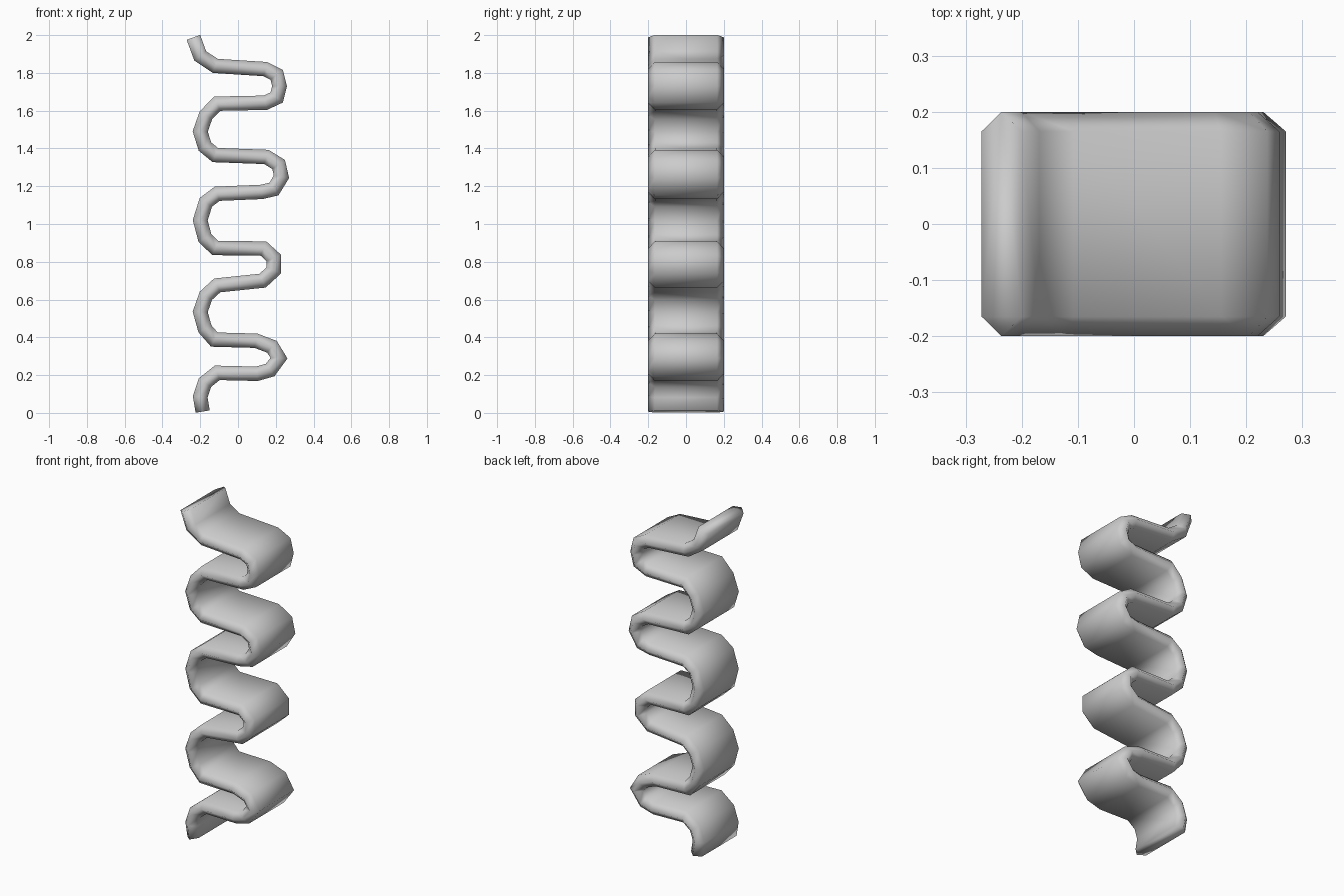
import bpy, bmesh
from mathutils import Vector

if "Cube" in bpy.data.objects:
    bpy.data.objects.remove(bpy.data.objects["Cube"])

# Centreline of the ribbon in the x-z plane, bottom to top
PATH = [(-.187, .007), (-.20, .085), (-.175, .16), (-.11, .212), (.10, .207), (.17, .227),
        (.217, .29), (.18, .35), (.095, .382), (-.125, .388), (-.175, .445), (-.20, .535),
        (-.17, .62), (-.11, .675), (.13, .70), (.19, .755), (.19, .82), (.135, .87),
        (-.12, .873), (-.175, .925), (-.20, 1.02), (-.17, 1.115), (-.11, 1.16), (.125, 1.17),
        (.19, 1.185), (.23, 1.25), (.215, 1.315), (.15, 1.355), (-.12, 1.365), (-.175, 1.41),
        (-.20, 1.49), (-.17, 1.575), (-.11, 1.637), (.145, 1.642), (.205, 1.67), (.22, 1.73),
        (.205, 1.79), (.145, 1.82), (-.12, 1.837), (-.20, 1.89), (-.236, 1.988)]
T = 0.038   # half thickness
# Hexagonal cross-section: (y, offset along the path normal)
SECTION = [(-.2, 0), (-.165, -T), (.165, -T), (.2, 0), (.165, T), (-.165, T)]


def normals(points):
    """Mitred normal at every path point."""
    pts = [Vector(p) for p in points]
    segs = [(b - a).normalized() for a, b in zip(pts, pts[1:])]
    segs = [segs[0]] + segs + [segs[-1]]
    out = []
    for a, b in zip(segs, segs[1:]):
        na, nb = Vector((-a.y, a.x)), Vector((-b.y, b.x))
        n = (na + nb).normalized()
        out.append(n / max(n.dot(na), 0.85))
    return out


# Sweep the section along the path
bm = bmesh.new()
rings = []
for (x, z), n in zip(PATH, normals(PATH)):
    rings.append([bm.verts.new((x + n.x * o, y, z + n.y * o)) for y, o in SECTION])
count = len(SECTION)
for a, b in zip(rings, rings[1:]):
    for i in range(count):
        j = (i + 1) % count
        bm.faces.new((a[i], a[j], b[j], b[i]))

# End caps
bm.faces.new(rings[0])
bm.faces.new(rings[-1])
bmesh.ops.recalc_face_normals(bm, faces=bm.faces)

mesh = bpy.data.meshes.new("wavy_ribbon")
bm.to_mesh(mesh)
bm.free()
ribbon = bpy.data.objects.new("wavy_ribbon", mesh)
bpy.context.collection.objects.link(ribbon)
mesh.shade_smooth()
